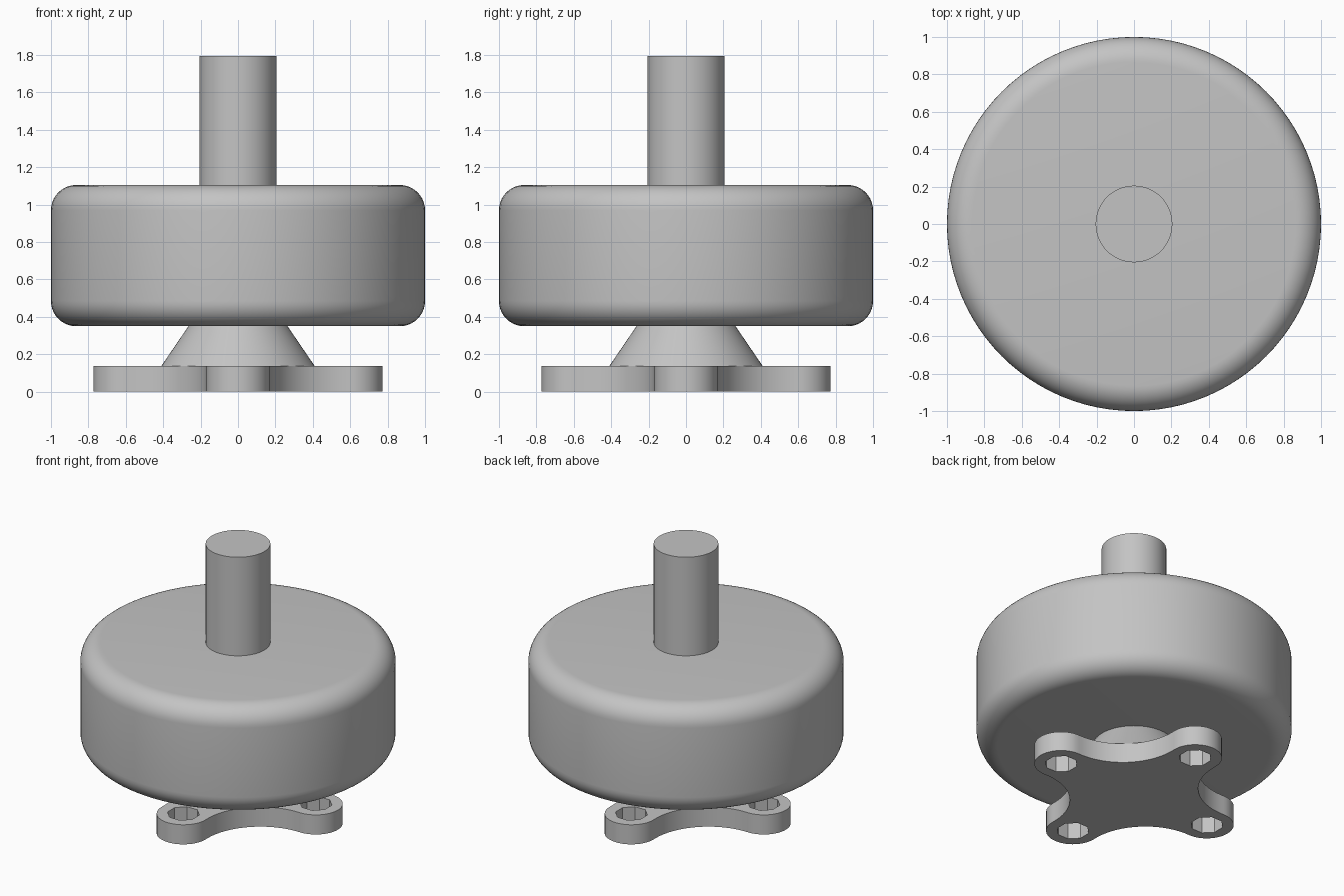
import bpy
import bmesh
from math import sin, cos, pi, radians, atan2, hypot

cube = bpy.data.objects.get("Cube")
if cube:
    bpy.data.objects.remove(cube, do_unlink=True)

grey = bpy.data.materials.new("plain grey")
grey.use_nodes = True
colour = (0.55, 0.55, 0.55, 1)
grey.diffuse_color = colour
grey.node_tree.nodes["Principled BSDF"].inputs["Base Color"].default_value = colour


def finish(obj):
    """Weld, orient, shade and colour a part."""
    bm = bmesh.new()
    bm.from_mesh(obj.data)
    bmesh.ops.remove_doubles(bm, verts=bm.verts, dist=1e-4)
    bmesh.ops.recalc_face_normals(bm, faces=bm.faces)
    bm.to_mesh(obj.data)
    bm.free()
    obj.data.materials.clear()
    obj.data.materials.append(grey)
    bpy.ops.object.select_all(action="DESELECT")
    obj.select_set(True)
    bpy.context.view_layer.objects.active = obj
    bpy.ops.object.shade_smooth_by_angle(angle=radians(30))


def arc(cx, cy, r, start, end, steps):
    """Points along an arc, angles in radians."""
    angles = [start + (end - start) * i / steps for i in range(steps + 1)]
    return [(cx + r * cos(a), cy + r * sin(a)) for a in angles]


def lathe(name, profile, steps=96):
    """Revolve a (radius, height) profile around the z axis."""
    bm = bmesh.new()
    verts = [bm.verts.new((r, 0, z)) for r, z in profile]
    edges = [bm.edges.new(pair) for pair in zip(verts, verts[1:])]
    bmesh.ops.spin(bm, geom=verts + edges, cent=(0, 0, 0), axis=(0, 0, 1),
                   angle=2 * pi, steps=steps)
    mesh = bpy.data.meshes.new(name)
    bm.to_mesh(mesh)
    bm.free()
    obj = bpy.data.objects.new(name, mesh)
    bpy.context.collection.objects.link(obj)
    finish(obj)


# Rounded drum
bottom, top, fillet = 0.35, 1.105, 0.135
lathe("drum",
      [(0, bottom)]
      + arc(1 - fillet, bottom + fillet, fillet, -pi / 2, 0, 10)
      + arc(1 - fillet, top - fillet, fillet, 0, pi / 2, 10)
      + [(0, top)])

# Shaft on top and tapered neck below
shaft = 0.205
lathe("shaft", [(0, top), (shaft, top), (shaft, 1.795), (0, 1.795)], 64)
thick = 0.137
lathe("neck", [(0, thick), (0.41, thick), (0.265, bottom), (0, bottom)])

# Four-lobed mounting plate: round lobes joined by tangent hollow arcs
reach, lobe, waist = 0.603, 0.17, 0.41
d = reach / 2 ** 0.5
hollow_at = (2 * d * d - (waist - lobe) ** 2) / (2 * (d - waist + lobe))
hollow = hollow_at - waist
hx = hollow_at / 2 ** 0.5
tangent = atan2(hx, hx - reach)
half_sweep = tangent - pi + 2 * pi - pi * 5 / 4

outline = []
for i in range(4):
    turn = i * pi / 2
    outline += arc(reach * cos(turn), reach * sin(turn), lobe,
                   turn - tangent, turn + tangent, 24)
    mid = turn + pi / 4
    # Hollow runs from this lobe to the next, bulging towards the centre
    spread = pi * 5 / 4 - (tangent + pi)
    outline += arc(hollow_at * cos(mid), hollow_at * sin(mid), hollow,
                   mid + pi - spread, mid + pi + spread, 24)[1:-1] \
        if spread < 0 else \
        arc(hollow_at * cos(mid), hollow_at * sin(mid), hollow,
            mid + pi + abs(spread), mid + pi - abs(spread), 24)[1:-1]

loops = [outline]
for i in range(4):
    a = i * pi / 2
    loops.append(arc(reach * cos(a), reach * sin(a), 0.104,
                     a + pi / 8, a + pi / 8 + 2 * pi, 8)[:-1])

curve = bpy.data.curves.new("mounting_plate", "CURVE")
curve.dimensions = "2D"
curve.fill_mode = "BOTH"
curve.extrude = thick / 2
for points in loops:
    spline = curve.splines.new("POLY")
    spline.points.add(len(points) - 1)
    for point, (x, y) in zip(spline.points, points):
        point.co = (x, y, 0, 1)
    spline.use_cyclic_u = True

source = bpy.data.objects.new("plate_outline", curve)
bpy.context.collection.objects.link(source)
graph = bpy.context.evaluated_depsgraph_get()
mesh = bpy.data.meshes.new_from_object(source.evaluated_get(graph))
bpy.data.objects.remove(source, do_unlink=True)
for v in mesh.vertices:
    v.co.z += thick / 2
plate = bpy.data.objects.new("mounting_plate", mesh)
bpy.context.collection.objects.link(plate)
finish(plate)
